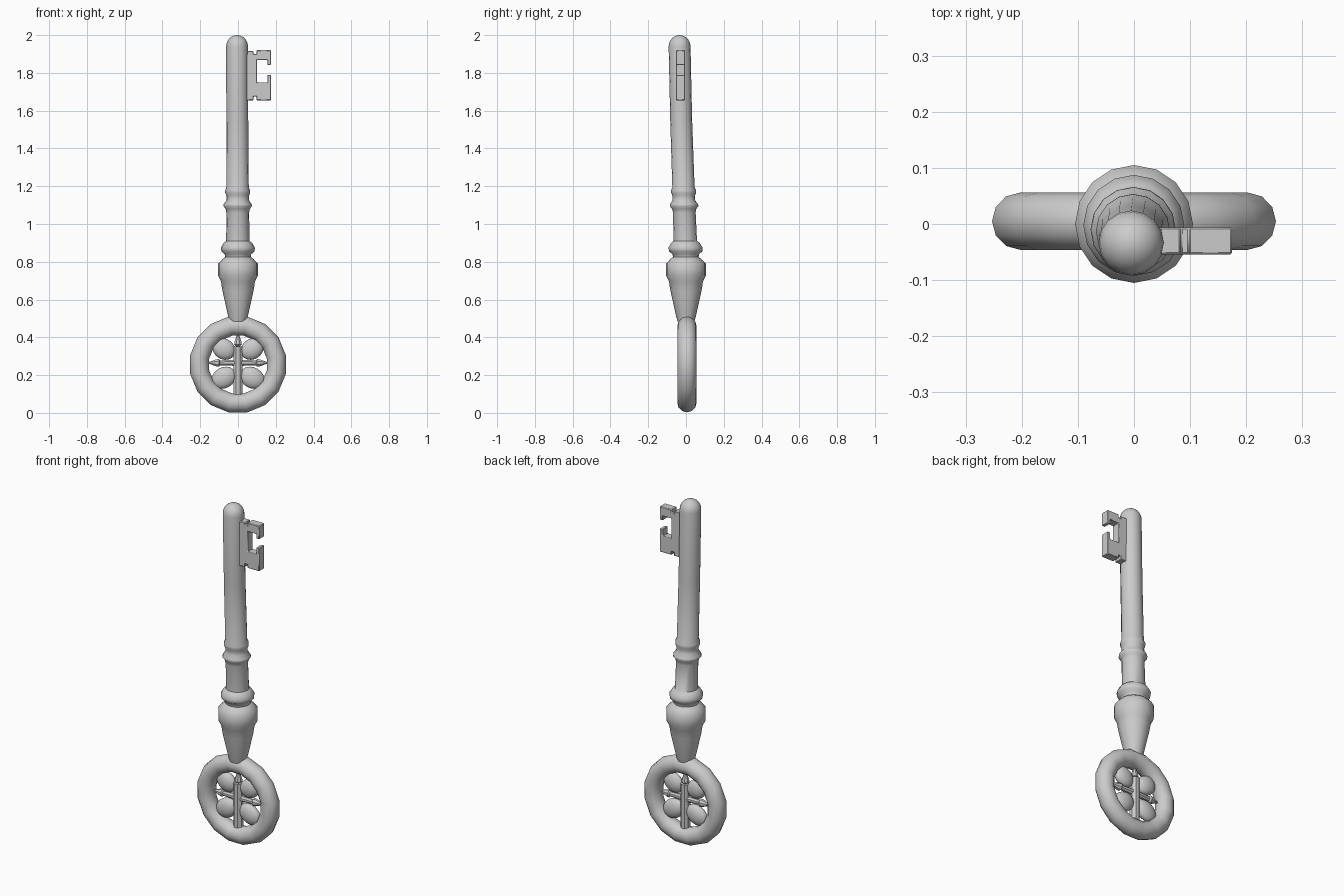
import bpy, bmesh
from math import sin, cos, pi, radians
from mathutils import Vector, Matrix

if "Cube" in bpy.data.objects:
    bpy.data.objects.remove(bpy.data.objects["Cube"])

RING_Z, RING_Y = 0.256, 0.005


def finish(name, bm, angle=40):
    bmesh.ops.recalc_face_normals(bm, faces=bm.faces)
    me = bpy.data.meshes.new(name)
    bm.to_mesh(me)
    bm.free()
    ob = bpy.data.objects.new(name, me)
    bpy.context.collection.objects.link(ob)
    bpy.ops.object.select_all(action='DESELECT')
    ob.select_set(True)
    bpy.context.view_layer.objects.active = ob
    bpy.ops.object.shade_smooth_by_angle(angle=radians(angle))
    return ob


def loft(bm, rings, closed=False):
    """Skin a list of equal vertex rings, capping the ends if open."""
    n = len(rings[0])
    pairs = list(zip(rings, rings[1:]))
    if closed:
        pairs.append((rings[-1], rings[0]))
    for a, b in pairs:
        for i in range(n):
            j = (i + 1) % n
            bm.faces.new((a[i], a[j], b[j], b[i]))
    if not closed:
        bm.faces.new(rings[0])
        bm.faces.new(rings[-1])


# Bow ring
bm = bmesh.new()
rings = []
for i in range(16):
    a = 2 * pi * (i + 0.5) / 16
    ring = []
    for j in range(12):
        b = 2 * pi * j / 12
        r = 0.207 + 0.051 * cos(b)
        ring.append(bm.verts.new((r * cos(a), RING_Y + 0.051 * sin(b), RING_Z + r * sin(a))))
    rings.append(ring)
loft(bm, rings, closed=True)
finish("bow_ring", bm, 60)

# Turned shaft: (radius, height), leaning slightly forward toward the tip
profile = [(0.045, 0.485), (0.052, 0.51), (0.082, 0.645), (0.09, 0.695), (0.105, 0.725),
           (0.105, 0.79), (0.082, 0.815), (0.068, 0.825), (0.07, 0.84), (0.088, 0.855),
           (0.09, 0.875), (0.075, 0.9), (0.062, 0.91), (0.06, 1.06), (0.064, 1.08),
           (0.076, 1.095), (0.074, 1.105), (0.06, 1.125), (0.06, 1.15), (0.066, 1.165),
           (0.066, 1.178), (0.059, 1.195), (0.058, 1.55), (0.058, 1.94)]
profile += [(0.058 * cos(t), 1.94 + 0.06 * sin(t)) for t in (0.3, 0.6, 0.9, 1.2, 1.45)]
bm = bmesh.new()
rings = []
for r, z in profile:
    t = min(max((z - 0.8) / 1.0, 0), 1)
    rings.append([bm.verts.new((-0.005 * t + r * cos(2 * pi * k / 16),
                                -0.034 * t + r * sin(2 * pi * k / 16), z))
                  for k in range(16)])
loft(bm, rings)
finish("shaft", bm, 50)

# Key bit with wards, extruded from its outline
outline = [(0.0, 1.655), (0.083, 1.655), (0.083, 1.675), (0.098, 1.675), (0.098, 1.655),
           (0.175, 1.655), (0.175, 1.79), (0.155, 1.79), (0.155, 1.75), (0.1, 1.75),
           (0.1, 1.868), (0.155, 1.868), (0.155, 1.842), (0.175, 1.842), (0.175, 1.92),
           (0.098, 1.92), (0.098, 1.9), (0.083, 1.9), (0.083, 1.915), (0.0, 1.915)]
bm = bmesh.new()
face = bm.faces.new([bm.verts.new((x, -0.054, z)) for x, z in outline])
out = bmesh.ops.extrude_face_region(bm, geom=[face])
bmesh.ops.translate(bm, vec=(0, 0.048, 0),
                    verts=[v for v in out["geom"] if isinstance(v, bmesh.types.BMVert)])
bit = finish("key_bit", bm, 30)
bevel = bit.modifiers.new("soft_edges", 'BEVEL')
bevel.width = 0.003
bevel.segments = 1

# Four petals inside the bow
for side, sx in (("left", -1), ("right", 1)):
    for level, z, ang, size in (("upper", 0.338, 35, (0.065, 0.032, 0.054)),
                                ("lower", 0.186, -30, (0.070, 0.032, 0.055))):
        bm = bmesh.new()
        m = (Matrix.Translation((sx * 0.075, RING_Y, z))
             @ Matrix.Rotation(radians(-ang * sx), 4, 'Y')
             @ Matrix.Diagonal((*size, 1)))
        bmesh.ops.create_uvsphere(bm, u_segments=14, v_segments=10, radius=1, matrix=m)
        finish(f"{level}_{side}_petal", bm, 60)


def rod(name, start, end, stations, sides=8):
    """Turned rod along start-end; stations are (fraction, radius)."""
    start, end = Vector(start), Vector(end)
    d = end - start
    u = Vector((0, 1, 0))
    w = d.normalized().cross(u)
    bm = bmesh.new()
    loft(bm, [[bm.verts.new(start + d * f + r * (u * cos(2 * pi * (k + .5) / sides)
                                                + w * sin(2 * pi * (k + .5) / sides)))
               for k in range(sides)] for f, r in stations])
    return finish(name, bm, 35)


# Cross: stem, side arms and pointed ends
rod("cross_stem", (0, RING_Y, 0.09), (0, RING_Y, 0.352), [(0, 0.027), (1, 0.027)])
point = [(0, 0.008), (0.15, 0.022), (0.35, 0.02), (1, 0.002)]
rod("top_point", (0, RING_Y, 0.35), (0, RING_Y, 0.425), point)
for side, sx in (("left", -1), ("right", 1)):
    rod(f"{side}_arm", (0, RING_Y, 0.265), (sx * 0.1, RING_Y, 0.265), [(0, 0.018), (1, 0.014)])
    rod(f"{side}_point", (sx * 0.09, RING_Y, 0.265), (sx * 0.162, RING_Y, 0.265), point)
